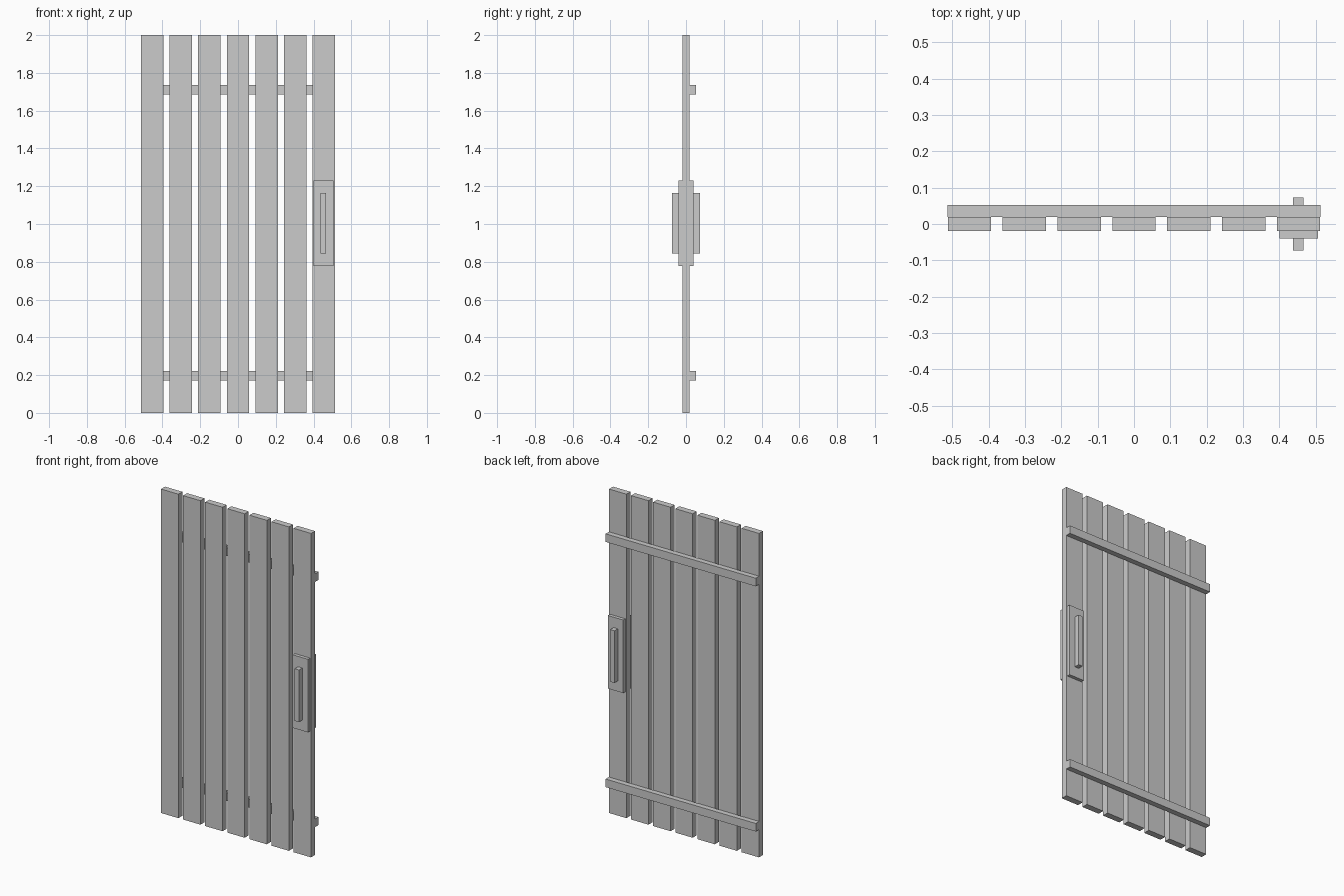
import bpy

if "Cube" in bpy.data.objects:
    bpy.data.objects.remove(bpy.data.objects["Cube"])


def box(name, x0, x1, y0, y1, z0, z1):
    """Axis-aligned box from its limits."""
    bpy.ops.mesh.primitive_cube_add(
        size=1, location=((x0 + x1) / 2, (y0 + y1) / 2, (z0 + z1) / 2))
    ob = bpy.context.object
    ob.name = name
    ob.scale = (x1 - x0, y1 - y0, z1 - z0)
    bpy.ops.object.transform_apply(location=False, rotation=False, scale=True)
    return ob


HALF_WIDTH = 0.513
PLANK_W = 0.119
PITCH = 0.151
PLANK_Y = 0.0195   # half thickness of the planks

# Seven vertical planks
for i in range(7):
    cx = (i - 3) * PITCH
    box(f"plank_{i + 1}", cx - PLANK_W / 2, cx + PLANK_W / 2,
        -PLANK_Y, PLANK_Y, 0, 2)

# Two cross battens on the back
for name, z in (("lower_batten", 0.197), ("upper_batten", 1.711)):
    box(name, -HALF_WIDTH, HALF_WIDTH, PLANK_Y, 0.052, z - 0.025, z + 0.025)

# Handle plate and grip on both faces
for side, s in (("front", -1), ("back", 1)):
    y0, y1 = sorted((s * PLANK_Y, s * 0.04))
    box(f"{side}_handle_plate", 0.401, 0.506, y0, y1, 0.778, 1.229)
    y0, y1 = sorted((s * 0.04, s * 0.073))
    box(f"{side}_handle_grip", 0.438, 0.467, y0, y1, 0.843, 1.165)
